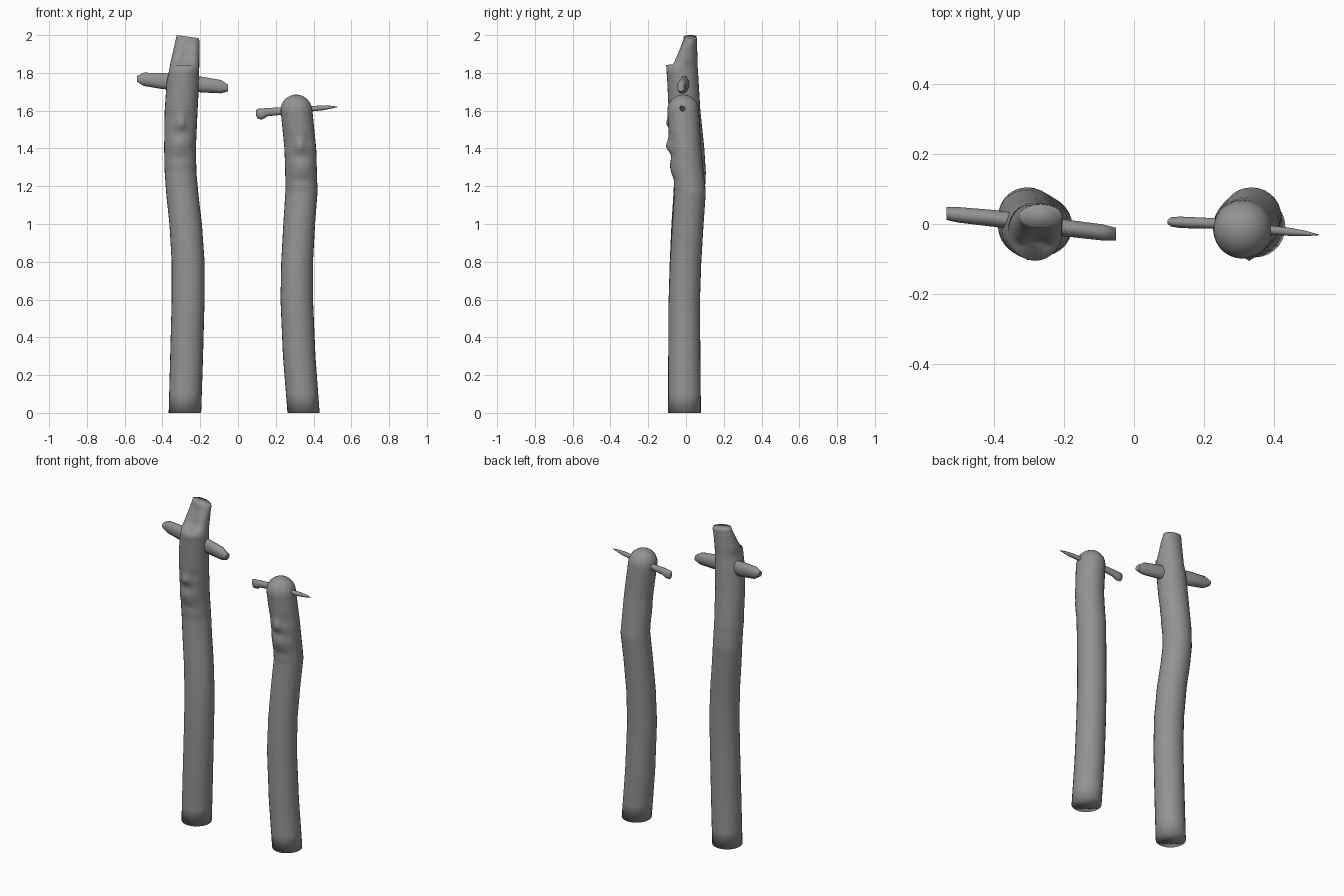
import bpy, bmesh, math

SEG = 28
wood = bpy.data.materials.new("dark_wood")
wood.diffuse_color = (0.29, 0.29, 0.29, 1)


# join rings of points into a closed smooth skin
def skin(name, rings, angle):
    bm = bmesh.new()
    loops = [[bm.verts.new(p) for p in r] for r in rings]
    n = len(loops[0])
    for a, b in zip(loops, loops[1:]):
        for i in range(n):
            j = (i + 1) % n
            bm.faces.new((a[i], a[j], b[j], b[i]))
    bm.faces.new(loops[0])
    bm.faces.new(loops[-1])
    bmesh.ops.recalc_face_normals(bm, faces=bm.faces)
    me = bpy.data.meshes.new(name)
    bm.to_mesh(me)
    bm.free()
    me.materials.append(wood)
    ob = bpy.data.objects.new(name, me)
    bpy.context.collection.objects.link(ob)
    bpy.ops.object.select_all(action='DESELECT')
    ob.select_set(True)
    bpy.context.view_layer.objects.active = ob
    bpy.ops.object.shade_smooth_by_angle(angle=math.radians(angle))
    return ob


def sample(keys, z):
    for a, b in zip(keys, keys[1:]):
        if z <= b[0]:
            t = max(0, (z - a[0]) / (b[0] - a[0]))
            return [p + (q - p) * t for p, q in zip(a[1:], b[1:])]
    return list(keys[-1][1:])


def bump(d, w):
    return math.exp(-(d / w) ** 2)


# carved face: nose, eye sockets, hollow above the jaw, chin
def face(u, z, nose_z):
    d = z - nose_z
    f = 0.020 * bump(u, 0.024) * bump(d, 0.026 if d < 0 else 0.042)
    f -= 0.006 * (bump(u - 0.04, 0.03) + bump(u + 0.04, 0.03)) * bump(d - 0.03, 0.04)
    f -= 0.004 * bump(u, 0.07) * bump(d + 0.055, 0.022)
    f += 0.009 * bump(u, 0.06) * bump(d + 0.11, 0.04)
    f -= 0.004 * bump(u, 0.07) * bump(d + 0.18, 0.022)
    return f


# post keys: z, centre x, centre y, x radius, y radius
def post(name, keys, levels, nose_z, ledge=None):
    rings = []
    for z in levels:
        cx, cy, rx, ry = sample(keys, z)
        ring = []
        for i in range(SEG):
            a = 2 * math.pi * i / SEG
            c, s = math.cos(a), math.sin(a)
            x, y, h = cx + rx * c, cy + ry * s, z
            if s < 0:
                y -= face(x - cx, z, nose_z) * min(1, -s * 1.6)
                if ledge and z > ledge:      # notch behind the visor
                    y += 0.042 * bump(x - cx, 0.038) * (2.0 - z) / 0.16
            if ledge and z > 1.97:           # slightly slanted top
                h -= 0.008 * (1 + c)
            ring.append((x, y, h))
        rings.append(ring)
    return skin(name, rings, 180)


tall = [(0, -.281, -.008, .086, .087), (.3, -.272, -.009, .087, .085),
        (.6, -.264, -.009, .087, .083), (.8, -.264, -.003, .087, .083),
        (1.0, -.277, .006, .086, .083), (1.15, -.294, .016, .085, .083),
        (1.27, -.304, .022, .084, .083), (1.4, -.307, .013, .084, .084),
        (1.6, -.301, -.008, .087, .084), (1.75, -.292, -.016, .086, .083),
        (1.842, -.282, -.022, .077, .083), (1.846, -.282, -.016, .077, .077),
        (1.985, -.266, .021, .062, .037), (2.0, -.266, .022, .058, .034)]
short = [(0, .347, -.008, .085, .087), (.3, .324, -.009, .086, .085),
         (.6, .311, -.009, .086, .083), (.8, .313, -.002, .084, .083),
         (1.0, .324, .01, .084, .083), (1.17, .336, .022, .085, .083),
         (1.27, .334, .011, .084, .083), (1.4, .330, -.003, .084, .083)]
# rounded top of the short post: a quarter circle
dome = [(1.60 + .085 * math.sin(t), .310 - .003 * math.sin(t), -.015,
         .084 * math.cos(t), .084 * math.cos(t))
        for t in [math.radians(d) for d in (0, 15, 30, 45, 58, 70, 80, 88)]]

low = [i * 0.1 for i in range(11)]
post("tall_post", tall,
     low + [1.1, 1.15] + [1.2 + i * .0125 for i in range(44)]
     + [1.75, 1.8, 1.842, 1.846, 1.89, 1.94, 1.985, 2.0], 1.53, 1.844)
post("short_post", short + dome,
     low + [1.1 + i * .0125 for i in range(40)] + [d[0] for d in dome], 1.41)


# arms: rings along x with x, y, z, y radius, z radius
def arm(name, pts, n):
    rings = []
    for x, y, z, ry, rz in pts:
        turns = [2 * math.pi * (i + .5) / n for i in range(n)]
        rings.append([(x, y + ry * math.cos(t), z + rz * math.sin(t)) for t in turns])
    return skin(name, rings, 60)


arm("tall_post_arm", [(-.535, .03, 1.768, .02, .016), (-.50, .026, 1.766, .024, .038),
                      (-.40, .016, 1.757, .026, .046), (-.19, -.012, 1.738, .026, .045),
                      (-.09, -.024, 1.727, .025, .038), (-.052, -.029, 1.72, .02, .019)], 8)
arm("short_post_branch", [(.096, .006, 1.588, .006, .016), (.106, .006, 1.583, .014, .028),
                          (.13, .005, 1.583, .017, .029), (.155, .004, 1.592, .017, .022),
                          (.22, .002, 1.597, .016, .020), (.31, -.006, 1.604, .016, .018)], 10)
arm("short_post_twig", [(.31, -.008, 1.605, .014, .014), (.40, -.018, 1.611, .013, .014),
                        (.45, -.023, 1.615, .012, .013), (.49, -.027, 1.618, .008, .008),
                        (.528, -.031, 1.620, .001, .001)], 10)
